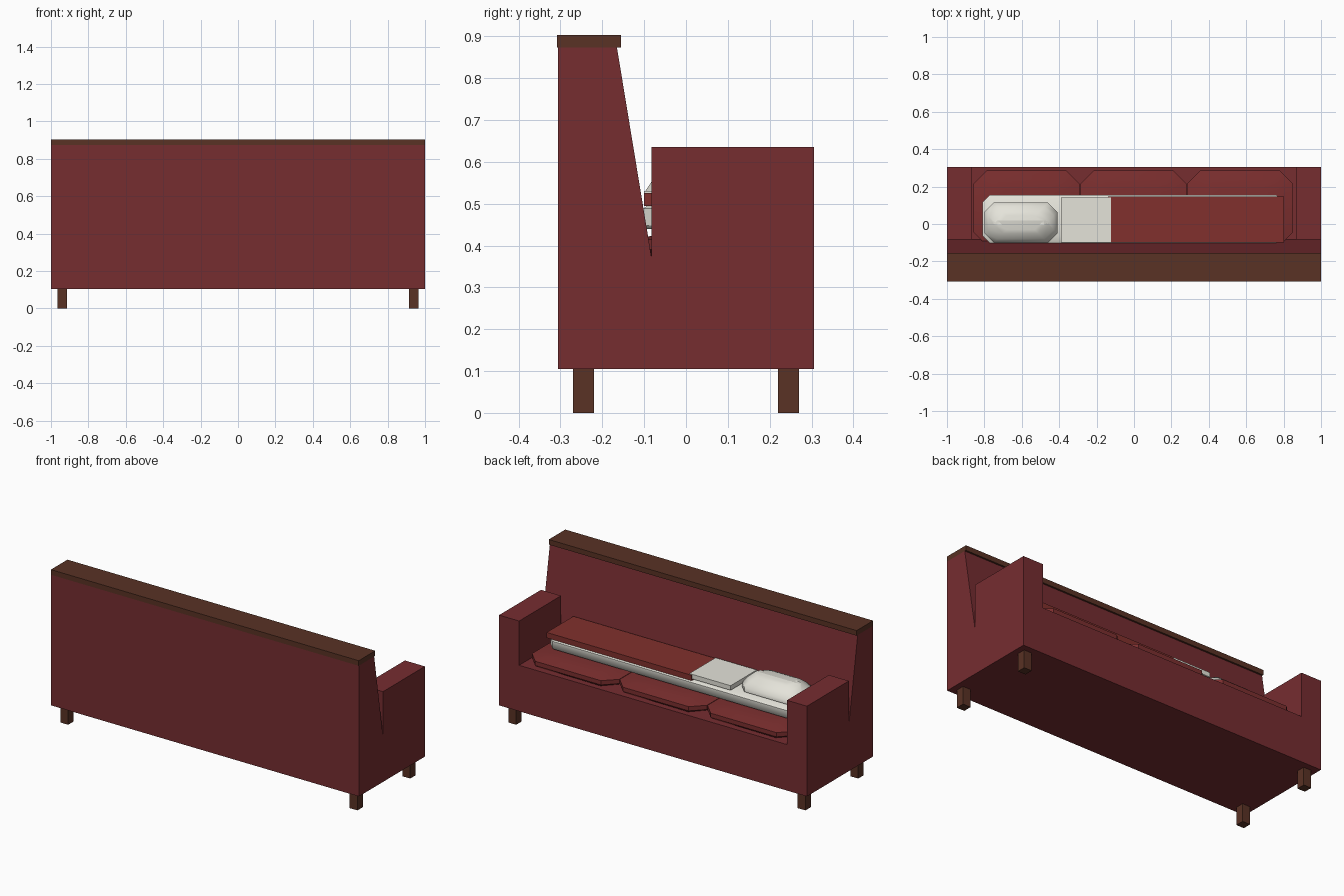
import bpy, bmesh, math

if "Cube" in bpy.data.objects:
    bpy.data.objects.remove(bpy.data.objects["Cube"])


def material(name, color):
    m = bpy.data.materials.new(name)
    m.diffuse_color = (*color, 1)
    m.use_nodes = True
    m.node_tree.nodes["Principled BSDF"].inputs["Base Color"].default_value = m.diffuse_color
    return m


RED = material("upholstery", (0.18, 0.026, 0.03))
CUSHION = material("cushion_red", (0.20, 0.028, 0.028))
BLANKET = material("blanket_red", (0.22, 0.03, 0.026))
WOOD = material("dark_wood", (0.10, 0.032, 0.018))
LINEN = material("linen", (0.78, 0.77, 0.70))


def finish(bm, name, mat, smooth=False):
    bmesh.ops.recalc_face_normals(bm, faces=bm.faces)
    me = bpy.data.meshes.new(name)
    bm.to_mesh(me)
    bm.free()
    me.materials.append(mat)
    ob = bpy.data.objects.new(name, me)
    bpy.context.collection.objects.link(ob)
    if smooth:
        bpy.ops.object.select_all(action='DESELECT')
        ob.select_set(True)
        bpy.context.view_layer.objects.active = ob
        bpy.ops.object.shade_smooth_by_angle(angle=math.radians(40))
    return ob


def box(name, mat, x, y, z):
    bm = bmesh.new()
    bmesh.ops.create_cube(bm, size=1)
    for v in bm.verts:
        v.co = [(a[0] + a[1]) / 2 + c * (a[1] - a[0]) for a, c in zip((x, y, z), v.co)]
    return finish(bm, name, mat)


def octagon_stack(name, mat, x, y, chamfer, rings, smooth=True):
    """Stack chamfered rectangles; each ring is (inset, z)."""
    bm = bmesh.new()
    loops = []
    for inset, z in rings:
        x0, x1, y0, y1 = x[0] + inset, x[1] - inset, y[0] + inset, y[1] - inset
        c = chamfer
        pts = [(x0 + c, y0), (x1 - c, y0), (x1, y0 + c), (x1, y1 - c),
               (x1 - c, y1), (x0 + c, y1), (x0, y1 - c), (x0, y0 + c)]
        loops.append([bm.verts.new((px, py, z)) for px, py in pts])
    for a, b in zip(loops, loops[1:]):
        for i in range(8):
            j = (i + 1) % 8
            bm.faces.new((a[i], a[j], b[j], b[i]))
    bm.faces.new(loops[0])
    bm.faces.new(loops[-1])
    return finish(bm, name, mat, smooth)


# Frame: seat and sloped back as one profile, arms extruded up from the seat ends
profile = [(-0.306, 0.105), (0.306, 0.105), (0.306, 0.375),
           (-0.083, 0.375), (-0.165, 0.873), (-0.306, 0.873)]
bm = bmesh.new()
stations = [[bm.verts.new((x, y, z)) for y, z in profile] for x in (-1, -0.87, 0.87, 1)]
arm_faces = []
for k in range(3):
    a, b = stations[k], stations[k + 1]
    for i in range(6):
        j = (i + 1) % 6
        f = bm.faces.new((a[i], a[j], b[j], b[i]))
        if i == 2 and k != 1:
            arm_faces.append(f)
bm.faces.new(stations[0])
bm.faces.new(stations[3])
bmesh.ops.recalc_face_normals(bm, faces=bm.faces)
for f in arm_faces:
    geom = bmesh.ops.extrude_face_region(bm, geom=[f])["geom"]
    for v in geom:
        if isinstance(v, bmesh.types.BMVert):
            v.co.z = 0.635
bmesh.ops.dissolve_limit(bm, angle_limit=0.01, verts=bm.verts, edges=bm.edges)
finish(bm, "sofa_frame", RED)

# Wooden cap and legs
box("back_cap", WOOD, (-1, 1), (-0.308, -0.155), (0.873, 0.903))
for sx in (-1, 1):
    for sy in (-1, 1):
        cx, cy = sx * 0.94, sy * 0.245
        box("leg", WOOD, (cx - 0.025, cx + 0.025), (cy - 0.025, cy + 0.025), (0, 0.105))

# Three seat cushions
for i in range(3):
    x0 = -0.857 + i * 0.57
    octagon_stack("seat_cushion", CUSHION, (x0, x0 + 0.567), (-0.115, 0.285), 0.07,
                  [(0.015, 0.374), (0, 0.39), (0, 0.415), (0.05, 0.428), (0.11, 0.435)])

# Bedding: mattress sheet, blanket, turned-down fold, pillow
octagon_stack("bottom_sheet", LINEN, (-0.81, 0.80), (-0.102, 0.155), 0.04,
              [(0.006, 0.44), (0, 0.448), (0, 0.488), (0.008, 0.494)])
box("blanket", BLANKET, (-0.14, 0.802), (-0.1, 0.148), (0.494, 0.526))
box("blanket_fold", LINEN, (-0.39, -0.122), (-0.1, 0.143), (0.503, 0.53))
octagon_stack("pillow", LINEN, (-0.80, -0.41), (-0.10, 0.115), 0.05,
              [(0.03, 0.49), (0, 0.502), (0, 0.526), (0.02, 0.556),
               (0.05, 0.582), (0.055 + 0.015, 0.59)])
